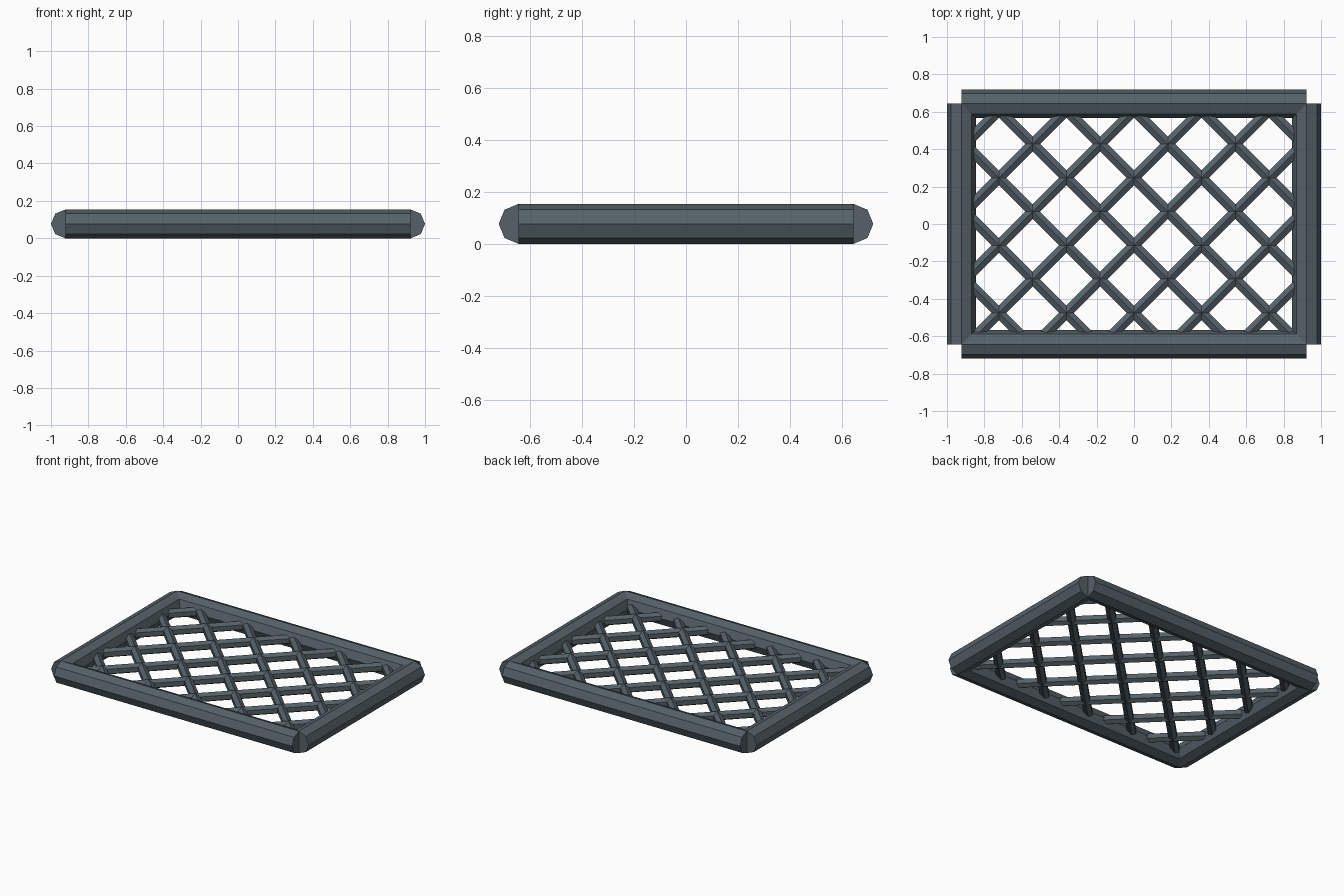
import bpy
from math import pi
from mathutils import Vector, Matrix

if "Cube" in bpy.data.objects:
    bpy.data.objects.remove(bpy.data.objects["Cube"])

R = 0.077            # frame bar radius, also the mid height
FX, FY = 0.923, 0.643  # frame bar centre lines
BAR_R = 0.032        # lattice bar radius

mat = bpy.data.materials.new("dark_metal")
mat.diffuse_color = (0.09, 0.12, 0.14, 1)
mat.use_nodes = True
mat.node_tree.nodes["Principled BSDF"].inputs["Base Color"].default_value = mat.diffuse_color


def bar(name, a, b, radius, sides):
    """Straight faceted bar from a to b with one corner facing up."""
    a, b = Vector(a), Vector(b)
    d = b - a
    bpy.ops.mesh.primitive_cylinder_add(vertices=sides, radius=radius, depth=d.length)
    ob = bpy.context.object
    ob.name = name
    z = d.normalized()
    y = Vector((0, 0, 1))      # first cylinder vertex lies on local +y
    x = y.cross(z)
    rot = Matrix((x, y, z)).transposed().to_4x4()
    ob.data.transform(Matrix.Translation((a + b) / 2) @ rot)
    ob.data.materials.append(mat)
    return ob


# Octagonal frame rails
for s, label in ((-1, "front"), (1, "back")):
    bar(f"{label}_rail", (-FX, s * FY, R), (FX, s * FY, R), R, 8)
for s, label in ((-1, "left"), (1, "right")):
    bar(f"{label}_rail", (s * FX, -FY, R), (s * FX, FY, R), R, 8)

# Diagonal lattice bars y = c + s*x, ends buried in the rails
LX, LY = 0.89, 0.61
for k in range(-4, 4):
    c = 0.247 + 0.361 * k
    for s, label in ((1, "rising"), (-1, "falling")):
        ends = sorted(((-LY - c) / s, (LY - c) / s))
        x0, x1 = max(-LX, ends[0]), min(LX, ends[1])
        if x1 - x0 > 0.05:
            bar(f"{label}_lattice_bar_{k + 4}", (x0, c + s * x0, R), (x1, c + s * x1, R), BAR_R, 6)
